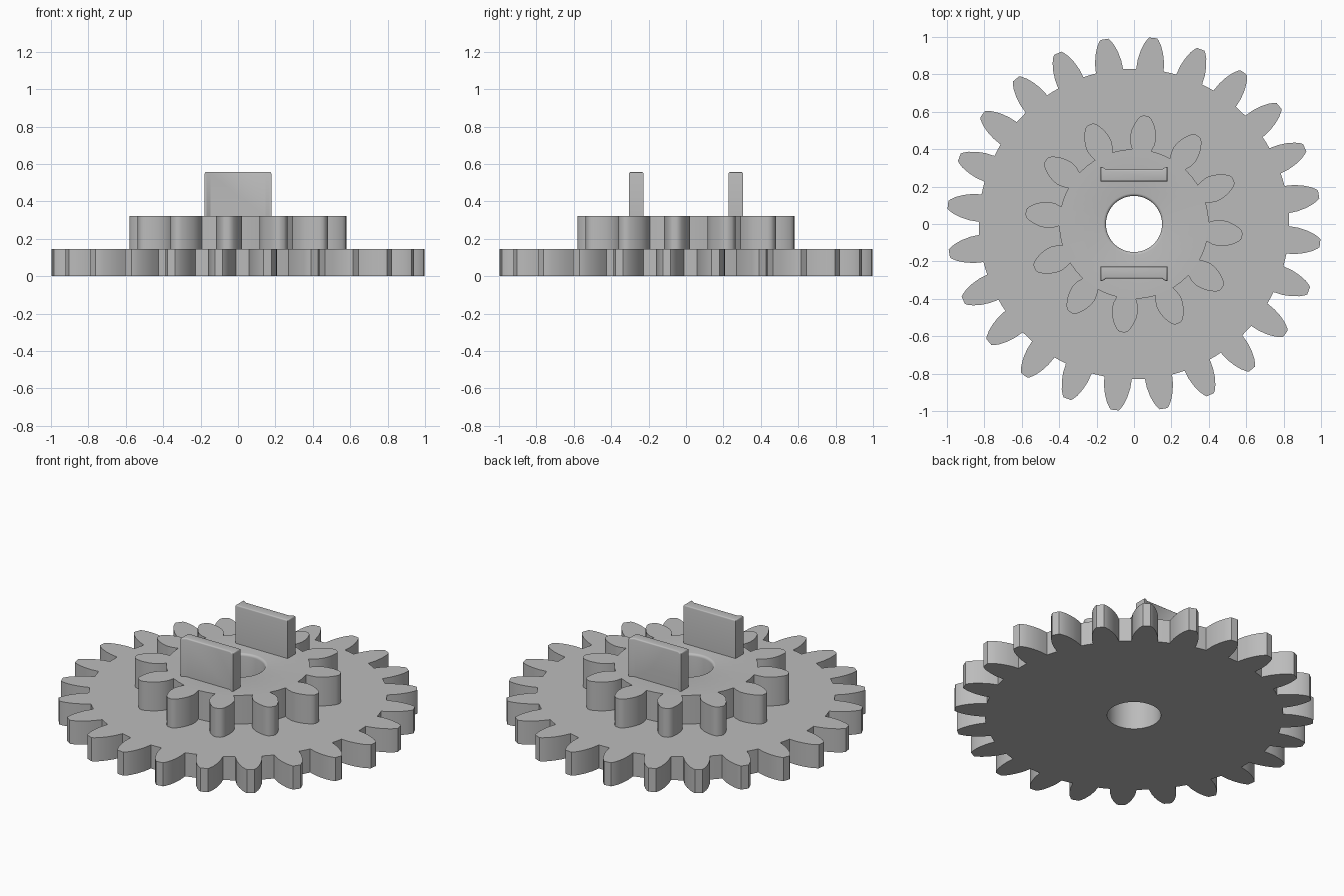
import bpy, bmesh
from math import cos, sin, pi, radians

cube = bpy.data.objects.get("Cube")
if cube:
    bpy.data.objects.remove(cube, do_unlink=True)

grey = bpy.data.materials.new("light grey")
grey.use_nodes = True
colour = (0.5, 0.5, 0.5, 1)
grey.diffuse_color = colour
grey.node_tree.nodes["Principled BSDF"].inputs["Base Color"].default_value = colour


def finish(name, bm):
    bmesh.ops.recalc_face_normals(bm, faces=bm.faces)
    mesh = bpy.data.meshes.new(name)
    bm.to_mesh(mesh)
    bm.free()
    mesh.materials.append(grey)
    obj = bpy.data.objects.new(name, mesh)
    bpy.context.collection.objects.link(obj)
    bpy.ops.object.select_all(action='DESELECT')
    obj.select_set(True)
    bpy.context.view_layer.objects.active = obj
    bpy.ops.object.shade_smooth_by_angle(angle=radians(32))
    return obj


def gear_outline(teeth, phase, flank):
    """Flank lists (radius, half angle in degrees) from root to tip."""
    points = []
    for i in range(teeth):
        centre = phase + i * 360 / teeth
        sides = [(r, centre - a) for r, a in flank] + [(r, centre + a) for r, a in reversed(flank)]
        points += [(r * cos(radians(a)), r * sin(radians(a))) for r, a in sides]
        # Middle of the valley on the root circle
        a = radians(centre + 180 / teeth)
        points.append((flank[0][0] * cos(a), flank[0][0] * sin(a)))
    return points


def circle(r, count=64):
    return [(r * cos(2 * pi * i / count), r * sin(2 * pi * i / count)) for i in range(count)]


def wall(bm, rings):
    """Join (points, z) rings and return the end edge loops."""
    loops = [[bm.verts.new((x, y, z)) for x, y in pts] for pts, z in rings]
    n = len(loops[0])
    for low, high in zip(loops, loops[1:]):
        for i in range(n):
            j = (i + 1) % n
            bm.faces.new((low[i], low[j], high[j], high[i]))
    return [[bm.edges.get((v[i], v[(i + 1) % n])) for i in range(n)] for v in (loops[0], loops[-1])]


def gear(name, outline, z0, z1, hole_rings):
    bm = bmesh.new()
    outer = wall(bm, [(outline, z0), (outline, z1)])
    inner = wall(bm, [(circle(r), z) for r, z in hole_rings])
    # Flat caps between the toothed outline and the bore
    for a, b in zip(outer, inner):
        bmesh.ops.triangle_fill(bm, edges=a + b, use_beauty=True)
    return finish(name, bm)


BORE, BASE, TOP = 0.15, 0.145, 0.322

# Wide lower gear
flank = [(0.83, 5.1), (0.88, 4.6), (0.925, 3.75), (0.965, 2.7), (0.99, 1.75), (1.0, 1.2)]
gear("large_gear", gear_outline(24, 9.1, flank), 0, BASE, [(BORE, 0), (BORE, BASE)])

# Small upper gear with a softened bore edge
flank = [(0.4, 7.4), (0.43, 8.5), (0.465, 8.7), (0.5, 7.6), (0.535, 5.8), (0.565, 3.7), (0.578, 2.3), (0.582, 1.0)]
fillet = 0.015
rings = [(BORE, BASE)]
for k in range(5):
    a = k / 4 * pi / 2
    rings.append((BORE + fillet * (1 - cos(a)), TOP - fillet * (1 - sin(a))))
gear("small_gear", gear_outline(12, 24, flank), BASE, TOP, rings)

# Two upright tabs whose outer faces flare at the ends
half = [(0.178, 0.228), (0.178, 0.304), (0.168, 0.304), (0.148, 0.291)]
profile = half + [(-x, y) for x, y in reversed(half)]
for name, side in (("back_tab", 1), ("front_tab", -1)):
    bm = bmesh.new()
    wall(bm, [([(x, y * side) for x, y in profile], z) for z in (TOP - 0.01, 0.557)])
    bm.verts.ensure_lookup_table()
    n = len(profile)
    bm.faces.new(bm.verts[:n])
    top = bm.faces.new(bm.verts[n:])
    bmesh.ops.recalc_face_normals(bm, faces=bm.faces)
    bmesh.ops.bevel(bm, geom=list(top.edges), offset=0.012, segments=3,
                    profile=0.5, affect='EDGES', clamp_overlap=True)
    finish(name, bm)
